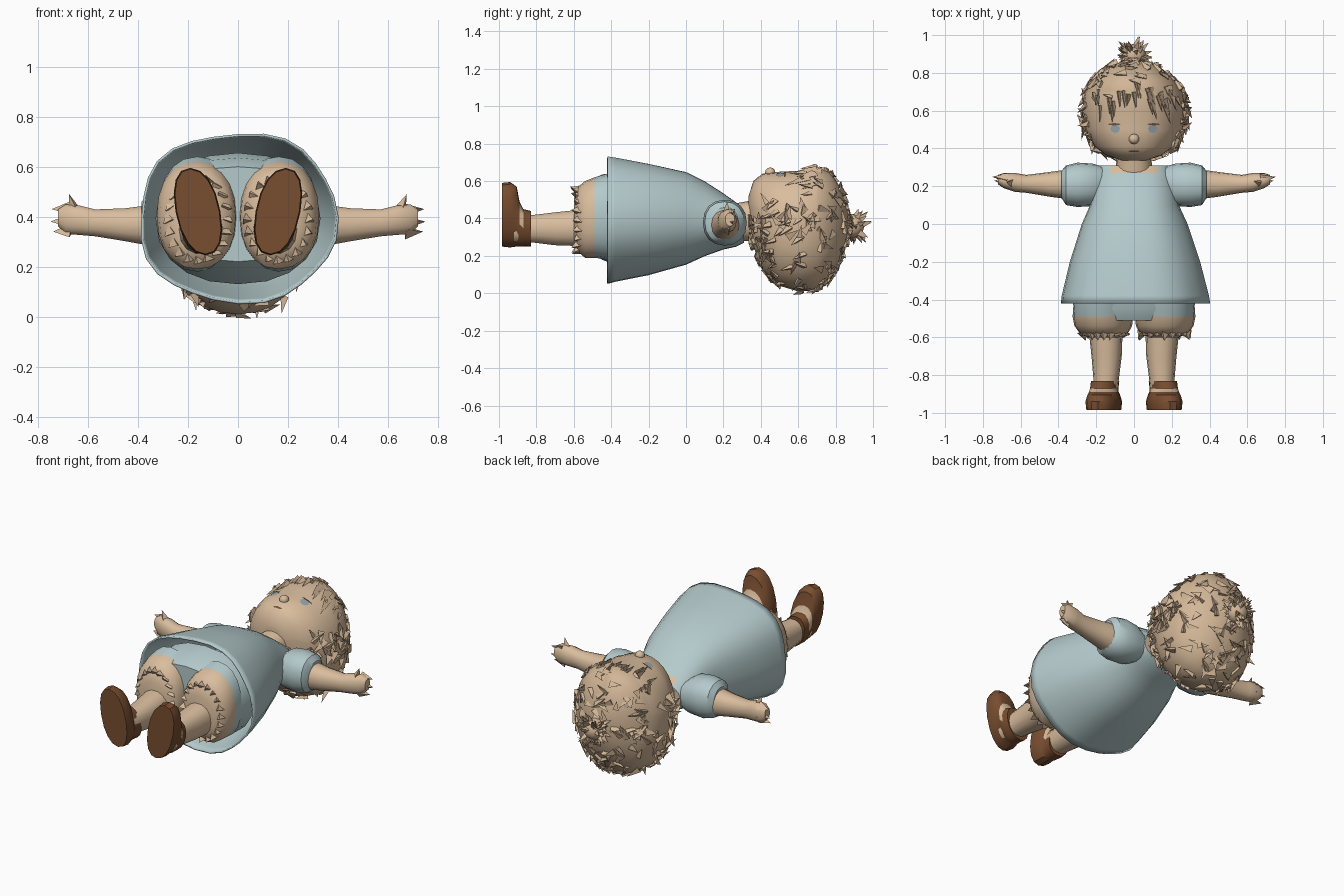
import bpy, bmesh, math, random
from mathutils import Vector
from mathutils.bvhtree import BVHTree

random.seed(4)
cube = bpy.data.objects.get("Cube")
if cube:
    bpy.data.objects.remove(cube)
made = []


def material(name, r, g, b):
    m = bpy.data.materials.new(name)
    m.use_nodes = True
    m.diffuse_color = (r, g, b, 1)
    node = m.node_tree.nodes["Principled BSDF"]
    node.inputs["Base Color"].default_value = (r, g, b, 1)
    node.inputs["Roughness"].default_value = 0.9
    return m


SKIN = material("warm tan skin", 0.70, 0.51, 0.34)
HAIR = material("tan hair", 0.65, 0.47, 0.31)
BLUE = material("pale blue cloth", 0.46, 0.59, 0.60)
BROWN = material("brown leather", 0.19, 0.075, 0.03)
DARK = material("dark brown lash", 0.16, 0.09, 0.05)
IRIS = material("grey blue eye", 0.30, 0.38, 0.42)


def finish(name, bm, mats, rule=None):
    """Turn a bmesh into an object, colouring faces by a rule on their centres."""
    bmesh.ops.recalc_face_normals(bm, faces=bm.faces)
    if rule:
        for f in bm.faces:
            f.material_index = int(rule(f.calc_center_median()))
    mesh = bpy.data.meshes.new(name)
    bm.to_mesh(mesh)
    bm.free()
    for m in mats:
        mesh.materials.append(m)
    ob = bpy.data.objects.new(name, mesh)
    bpy.context.collection.objects.link(ob)
    made.append(ob)
    return ob


def loft(name, sections, mats, axis="y", sides=20, power=0.9, side=1, shear=0,
         ends=(True, True), ripple=0, rule=None):
    """Skin rounded sections, each (distance, low, high, z low, z high)."""
    bm = bmesh.new()
    rings = []
    for k, (d, a, b, lo, hi) in enumerate(sections):
        ring = []
        for i in range(sides):
            t = math.tau * i / sides
            c, s = math.cos(t), math.sin(t)
            wave = 1 + ripple * math.cos(5 * t + 0.6) * (1 - k / len(sections))
            u = (a + b) / 2 + (b - a) / 2 * wave * math.copysign(abs(c) ** power, c)
            dz = (hi - lo) / 2 * wave * math.copysign(abs(s) ** power, s)
            u += shear * dz
            z = (lo + hi) / 2 + dz
            p = (side * u, d, z) if axis == "y" else (side * d, u, z)
            ring.append(bm.verts.new(p))
        rings.append(ring)
    for r, q in zip(rings, rings[1:]):
        for i in range(sides):
            j = (i + 1) % sides
            bm.faces.new((r[i], r[j], q[j], q[i]))
    for flag, ring in zip(ends, (rings[0], rings[-1])):
        if flag:
            bm.faces.new(ring)
    return finish(name, bm, mats, rule)


def blade(bm, base, tip, width):
    """Small pointed three-sided lock or finger."""
    d = (tip - base).normalized()
    u = d.orthogonal().normalized()
    v = d.cross(u)
    ring = [bm.verts.new(base + width * (u * math.cos(a) + v * math.sin(a)))
            for a in (0, math.tau / 3, math.tau * 2 / 3)]
    top = bm.verts.new(tip)
    bm.faces.new(ring)
    for i in range(3):
        bm.faces.new((ring[i], ring[(i + 1) % 3], top))


# Head, flattened at the face
head = loft("head", [
    (0.335, -0.06, 0.06, 0.36, 0.52), (0.36, -0.14, 0.14, 0.25, 0.60),
    (0.41, -0.21, 0.21, 0.12, 0.64), (0.50, -0.26, 0.26, 0.04, 0.65),
    (0.60, -0.275, 0.275, 0.01, 0.655), (0.70, -0.26, 0.26, 0.02, 0.675),
    (0.77, -0.21, 0.21, 0.08, 0.65), (0.83, -0.14, 0.14, 0.19, 0.56),
    (0.865, -0.05, 0.05, 0.31, 0.43)], [SKIN, HAIR], sides=28,
    rule=lambda c: c.z < 0.45 or c.y > 0.72)
tree = BVHTree.FromPolygons([v.co for v in head.data.vertices],
                            [p.vertices[:] for p in head.data.polygons])


def plate(name, x, y, w, h, mat, sides=8, lift=0.004):
    """Thin oval draped on the face."""
    bm = bmesh.new()
    pts = []
    for i in range(sides):
        t = math.tau * i / sides
        hit = tree.ray_cast(Vector((x + w * math.cos(t), y + h * math.sin(t), 2)),
                            Vector((0, 0, -1)))[0]
        pts.append(bm.verts.new(hit + Vector((0, 0, lift))))
    bm.faces.new(pts)
    finish(name, bm, [mat])


# Eyes, lashes, mouth and nose
for side, word in ((1, "left"), (-1, "right")):
    plate(word + "_eye", side * 0.10, 0.505, 0.026, 0.024, IRIS)
    plate(word + "_lash", side * 0.105, 0.528, 0.034, 0.006, DARK, lift=0.007)
plate("mouth", 0, 0.385, 0.03, 0.005, DARK)
bm = bmesh.new()
bmesh.ops.create_icosphere(bm, subdivisions=2, radius=0.028)
bmesh.ops.translate(bm, verts=bm.verts, vec=(0, 0.45, 0.645))
finish("nose", bm, [SKIN])

# Ragged hair locks round the head
bm = bmesh.new()
middle = Vector((0, 0.58, 0.34))
for i in range(330):
    d = Vector([random.gauss(0, 1) for _ in range(3)]).normalized()
    hit, normal = tree.ray_cast(middle + d * 2, -d)[:2]
    if hit is None:
        continue
    face = hit.z > 0.50 and hit.y < 0.66
    if face or (hit.z > 0.42 and hit.y < 0.42):
        continue
    side_hair = abs(hit.x) > 0.17 and hit.y < 0.68
    out = 0.4 if side_hair else 0.12
    flow = Vector((random.uniform(-1, 1), random.uniform(-1, 0.4), random.uniform(-1, 1)))
    flow -= normal * flow.dot(normal)
    tip = hit + (flow.normalized() + normal * out) * random.uniform(0.05, 0.085)
    blade(bm, hit, tip, random.uniform(0.016, 0.026))
finish("hair_locks", bm, [HAIR])

# Fringe falling over the forehead
bm = bmesh.new()
for i in range(26):
    x = random.uniform(-0.2, 0.2)
    y = random.uniform(0.66, 0.78) - abs(x) * 0.3
    ends = [tree.ray_cast(Vector((px, py, 2)), Vector((0, 0, -1)))[0]
            for px, py in ((x, y), (x * 1.1 + 0.015, y - 0.09))]
    blade(bm, ends[0], ends[1] + Vector((0, 0, 0.012)), 0.018)
finish("fringe", bm, [HAIR])

# Topknot
bm = bmesh.new()
bmesh.ops.create_icosphere(bm, subdivisions=2, radius=0.065)
bmesh.ops.translate(bm, verts=bm.verts, vec=(0, 0.89, 0.36))
for i in range(60):
    d = Vector((random.uniform(-1, 1), random.uniform(-0.5, 1), random.uniform(-1.2, 1.2)))
    d.normalize()
    base = Vector((0, 0.89, 0.36)) + d * 0.045
    blade(bm, base, base + d * random.uniform(0.04, 0.075), 0.022)
finish("topknot", bm, [HAIR])

loft("neck", [(0.26, -0.1, 0.1, 0.28, 0.48), (0.37, -0.09, 0.09, 0.28, 0.50)], [SKIN])

# Flared dress, open at the hem, with a bare neckline
dress = loft("dress", [
    (-0.42, -0.395, 0.395, 0.055, 0.735), (-0.38, -0.39, 0.39, 0.065, 0.73),
    (-0.20, -0.345, 0.345, 0.10, 0.695), (0.00, -0.28, 0.28, 0.155, 0.65),
    (0.10, -0.235, 0.235, 0.20, 0.60), (0.20, -0.215, 0.215, 0.235, 0.535),
    (0.27, -0.20, 0.20, 0.25, 0.485), (0.31, -0.18, 0.18, 0.27, 0.45)],
    [BLUE, SKIN], sides=28, ends=(False, True), ripple=0.025,
    rule=lambda c: c.y > 0.27 and c.z > 0.3 and abs(c.x) < 0.11)
thick = dress.modifiers.new("cloth", "SOLIDIFY")
thick.thickness = 0.01

# Bloomers under the dress
loft("bloomers_top", [
    (-0.51, -0.29, 0.29, 0.22, 0.60), (-0.45, -0.32, 0.32, 0.18, 0.635),
    (-0.32, -0.33, 0.33, 0.13, 0.655)], [BLUE])

for side, word in ((1, "left"), (-1, "right")):
    loft(word + "_bloomer_leg", [
        (-0.60, 0.08, 0.24, 0.26, 0.50), (-0.575, 0.03, 0.29, 0.22, 0.57),
        (-0.54, 0.01, 0.315, 0.19, 0.60), (-0.49, 0.005, 0.325, 0.19, 0.62),
        (-0.42, 0.005, 0.32, 0.18, 0.64)], [SKIN, BLUE], side=side,
        rule=lambda c: c.y > -0.49)
    # Frill at the knee
    bm = bmesh.new()
    for i in range(20):
        t = math.tau * i / 20
        base = Vector((side * (0.16 + 0.12 * math.cos(t)), -0.57, 0.39 + 0.16 * math.sin(t)))
        out = Vector((math.cos(t) * 0.02, -random.uniform(0.02, 0.05), math.sin(t) * 0.02))
        blade(bm, base, base + out, 0.03)
    finish(word + "_frill", bm, [SKIN])

    loft(word + "_leg", [
        (-0.92, 0.09, 0.22, 0.27, 0.42), (-0.82, 0.08, 0.215, 0.27, 0.42),
        (-0.70, 0.065, 0.225, 0.255, 0.435), (-0.56, 0.06, 0.24, 0.25, 0.45)],
        [SKIN], side=side, sides=14)

    # Shoe with a bare instep behind the strap
    loft(word + "_shoe", [
        (-0.985, 0.075, 0.245, 0.25, 0.59), (-0.94, 0.07, 0.25, 0.245, 0.595),
        (-0.905, 0.08, 0.24, 0.25, 0.57), (-0.89, 0.085, 0.235, 0.25, 0.49),
        (-0.87, 0.085, 0.23, 0.25, 0.45), (-0.83, 0.08, 0.225, 0.25, 0.44)],
        [BROWN, SKIN], side=side, sides=16, shear=0.18,
        rule=lambda c: -0.895 < c.y < -0.865 and c.z > 0.37)

    # Puffed sleeve and arm
    loft(word + "_sleeve", [
        (0.15, 0.13, 0.30, 0.29, 0.44), (0.22, 0.095, 0.32, 0.26, 0.49),
        (0.30, 0.09, 0.325, 0.255, 0.50), (0.36, 0.10, 0.31, 0.27, 0.49),
        (0.385, 0.14, 0.28, 0.29, 0.46)], [BLUE], axis="x", side=side, sides=16)
    loft(word + "_arm", [
        (0.34, 0.13, 0.29, 0.28, 0.45), (0.45, 0.145, 0.275, 0.30, 0.435),
        (0.57, 0.165, 0.26, 0.32, 0.43), (0.63, 0.17, 0.27, 0.325, 0.445),
        (0.69, 0.19, 0.27, 0.33, 0.45), (0.72, 0.21, 0.26, 0.36, 0.43)],
        [SKIN], axis="x", side=side, sides=14)
    bm = bmesh.new()
    for y, z, reach in ((0.25, 0.43, 0.745), (0.25, 0.38, 0.75), (0.23, 0.34, 0.74)):
        blade(bm, Vector((side * 0.67, y - 0.01, z)), Vector((side * reach, y, z)), 0.032)
    blade(bm, Vector((side * 0.645, 0.22, 0.41)), Vector((side * 0.675, 0.22, 0.49)), 0.035)
    finish(word + "_fingers", bm, [SKIN])

# Smooth rounded parts while keeping sharp folds
bpy.ops.object.select_all(action="DESELECT")
for ob in made:
    ob.select_set(True)
bpy.context.view_layer.objects.active = made[0]
bpy.ops.object.shade_smooth_by_angle(angle=math.radians(35))
